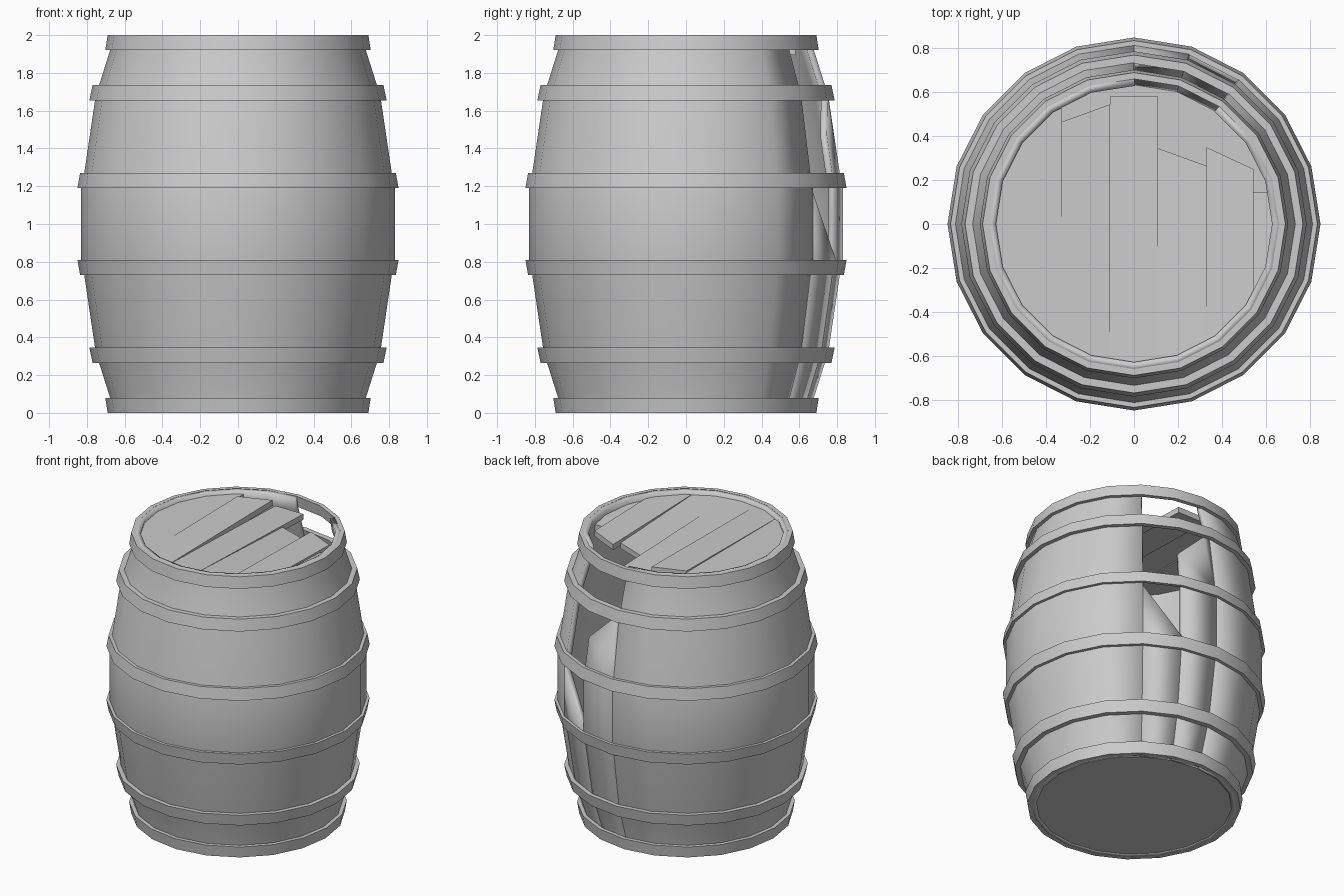
import bpy, bmesh
from math import radians, sin, cos
from mathutils import Vector

if "Cube" in bpy.data.objects:
    bpy.data.objects.remove(bpy.data.objects["Cube"])

STEP = 18          # 20-sided barrel
THICK = 0.036

# lower half of the barrel profile (radius, z), mirrored to the top
LOW = [(0.665, 0.0), (0.677, 0.08), (0.737, 0.27), (0.757, 0.345), (0.814, 0.73), (0.83, 0.81)]
PROFILE = LOW + [(r, 2 - z) for r, z in reversed(LOW)]


def polar(r, deg, z):
    return Vector((r * cos(radians(deg)), r * sin(radians(deg)), z))


def radius_at(z):
    for (r0, z0), (r1, z1) in zip(PROFILE, PROFILE[1:]):
        if z0 <= z <= z1:
            return r0 + (r1 - r0) * (z - z0) / (z1 - z0)


def finish(bm, name, smooth=True):
    me = bpy.data.meshes.new(name)
    bm.to_mesh(me)
    bm.free()
    ob = bpy.data.objects.new(name, me)
    bpy.context.collection.objects.link(ob)
    if smooth:
        bpy.ops.object.select_all(action='DESELECT')
        bpy.context.view_layer.objects.active = ob
        ob.select_set(True)
        bpy.ops.object.shade_smooth_by_angle(angle=radians(30))
    return ob


def lathe(profile, start, count, closed_profile=False):
    """Sweep a profile around z in 18 degree steps."""
    bm = bmesh.new()
    full = count == 20
    cols = [[bm.verts.new(polar(r, start + i * STEP, z)) for r, z in profile]
            for i in range(count if full else count + 1)]
    n = len(profile)
    for i in range(count):
        a, b = cols[i], cols[(i + 1) % len(cols)]
        for j in range(n if closed_profile else n - 1):
            k = (j + 1) % n
            bm.faces.new((a[j], b[j], b[k], a[k]))
    return bm


def add_wall_thickness(ob):
    m = ob.modifiers.new("thickness", 'SOLIDIFY')
    m.thickness = THICK
    m.offset = -1


def cut(bm, co, no):
    """Remove everything on the normal's side and cap the opening."""
    r = bmesh.ops.bisect_plane(bm, geom=bm.verts[:] + bm.edges[:] + bm.faces[:],
                               plane_co=co, plane_no=no, clear_outer=True)
    return [e for e in r['geom_cut'] if isinstance(e, bmesh.types.BMEdge)]


# intact barrel wall
add_wall_thickness(finish(lathe(PROFILE, 90, 18), "barrel_wall"))


# two staves snapped off along a diagonal
def broken_stave(name, start, z_a, z_b):
    bm = lathe(PROFILE, start, 1)
    a = polar(radius_at(z_a), start, z_a)
    b = polar(radius_at(z_b), start + STEP, z_b)
    normal = polar(1, start + STEP / 2, 0).cross(b - a)
    if normal.z < 0:
        normal = -normal
    cut(bm, a, normal)
    add_wall_thickness(finish(bm, name))


broken_stave("broken_stave_right", 54, 1.17, 0.82)
broken_stave("broken_stave_left", 72, 1.47, 1.70)

# hoops: (bottom z, bottom radius, top z, top radius), mirrored to the top half
HOOPS = [(0.0, 0.69, 0.08, 0.703), (0.265, 0.77, 0.345, 0.787), (0.73, 0.836, 0.81, 0.85)]
for i, (z0, r0, z1, r1) in enumerate(HOOPS):
    section = [(r0, z0), (r1, z1), (radius_at(z1) - 0.004, z1), (radius_at(z0) - 0.004, z0)]
    finish(lathe(section, 0, 20, True), f"lower_hoop_{i + 1}")
    upper = [(r, 2 - z) for r, z in reversed(section)]
    finish(lathe(upper, 0, 20, True), f"upper_hoop_{i + 1}")


# flat 20-sided slab
def disc(radius, z0, z1):
    bm = bmesh.new()
    bot = [bm.verts.new(polar(radius, i * STEP, z0)) for i in range(20)]
    f = bm.faces.new(bot)
    new = bmesh.ops.extrude_face_region(bm, geom=[f])['geom']
    for v in new:
        if isinstance(v, bmesh.types.BMVert):
            v.co.z = z1
    bmesh.ops.recalc_face_normals(bm, faces=bm.faces[:])
    return bm


finish(disc(0.66, 0.005, 0.04), "barrel_floor", False)

# lid planks: (left x, right x, end y left, end y right, height change at the back)
PLANKS = [(-0.70, -0.33, None, None, 0.0),
          (-0.33, -0.11, 0.465, 0.545, 0.012),
          (-0.11, 0.11, 0.58, 0.58, -0.04),
          (0.11, 0.33, 0.345, 0.265, -0.055),
          (0.33, 0.545, 0.35, 0.25, -0.025),
          (0.545, 0.70, 0.145, 0.145, -0.05)]
for i, (x0, x1, ya, yb, drop) in enumerate(PLANKS):
    bm = disc(0.668, 1.935, 1.975)
    cuts = [((x0, 0, 0), (-1, 0, 0)), ((x1, 0, 0), (1, 0, 0))]
    if ya is not None:
        cuts.append(((x0, ya, 0), (ya - yb, x1 - x0, 0)))
    for co, no in cuts:
        edges = cut(bm, co, no)
        if edges:
            bmesh.ops.holes_fill(bm, edges=[e for e in bm.edges if e.is_boundary])
    for v in bm.verts:
        v.co.z += drop * max(0.0, v.co.y + 0.65) / 1.2
    bmesh.ops.recalc_face_normals(bm, faces=bm.faces[:])
    finish(bm, f"lid_plank_{i + 1}", False)
